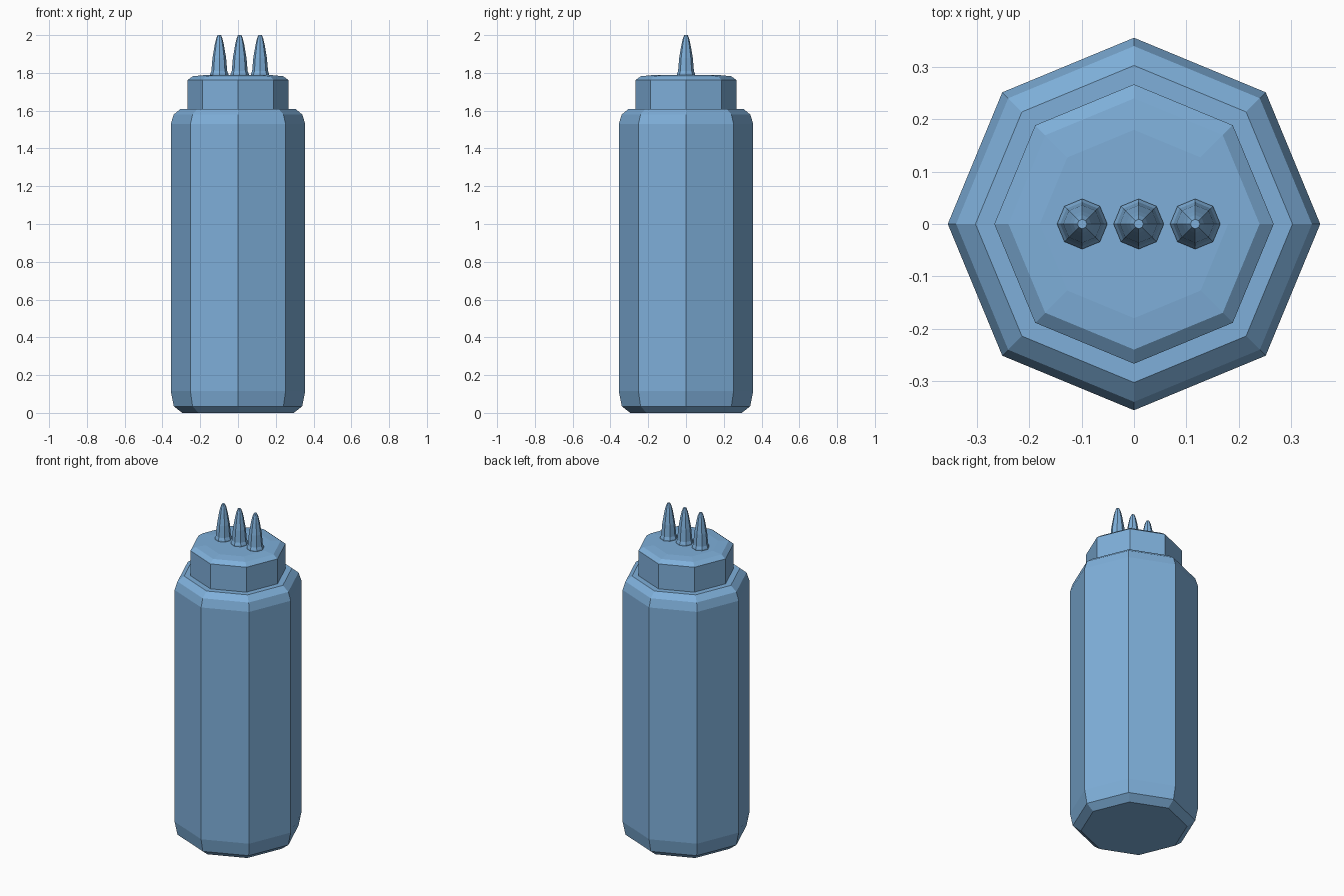
import bpy, bmesh, math

if "Cube" in bpy.data.objects:
    bpy.data.objects.remove(bpy.data.objects["Cube"])

blue = bpy.data.materials.new("bottle_blue")
blue.diffuse_color = (0.21, 0.43, 0.70, 1)
blue.use_nodes = True
blue.node_tree.nodes["Principled BSDF"].inputs["Base Color"].default_value = blue.diffuse_color


def lathe(name, profile, x=0.0, sides=8):
    """Closed flat-shaded solid from (radius, z) rings, capped at both ends."""
    bm = bmesh.new()
    rings = []
    for r, z in profile:
        angles = [2 * math.pi * i / sides for i in range(sides)]
        rings.append([bm.verts.new((x + r * math.cos(a), r * math.sin(a), z)) for a in angles])
    for low, high in zip(rings, rings[1:]):
        for i in range(sides):
            j = (i + 1) % sides
            bm.faces.new((low[i], low[j], high[j], high[i]))
    bm.faces.new(rings[0][::-1])
    bm.faces.new(rings[-1])
    mesh = bpy.data.meshes.new(name)
    bm.to_mesh(mesh)
    bm.free()
    mesh.materials.append(blue)
    obj = bpy.data.objects.new(name, mesh)
    bpy.context.collection.objects.link(obj)
    return obj


# Bottle body with softened foot and shoulder
lathe("bottle_body", [(0.295, 0), (0.34, 0.035), (0.356, 0.115), (0.356, 1.53),
                      (0.34, 1.58), (0.303, 1.61)])

# Screw cap with a bevelled rim and slightly domed top
lathe("cap", [(0.267, 1.60), (0.267, 1.762), (0.24, 1.782), (0.18, 1.788)])

# Row of three tapered nozzles
for i, x in enumerate((-0.099, 0.009, 0.117)):
    lathe(f"nozzle_{i + 1}", [(0.048, 1.78), (0.048, 1.795), (0.042, 1.81), (0.036, 1.88),
                              (0.024, 1.95), (0.017, 1.98), (0.009, 2.0)], x)
